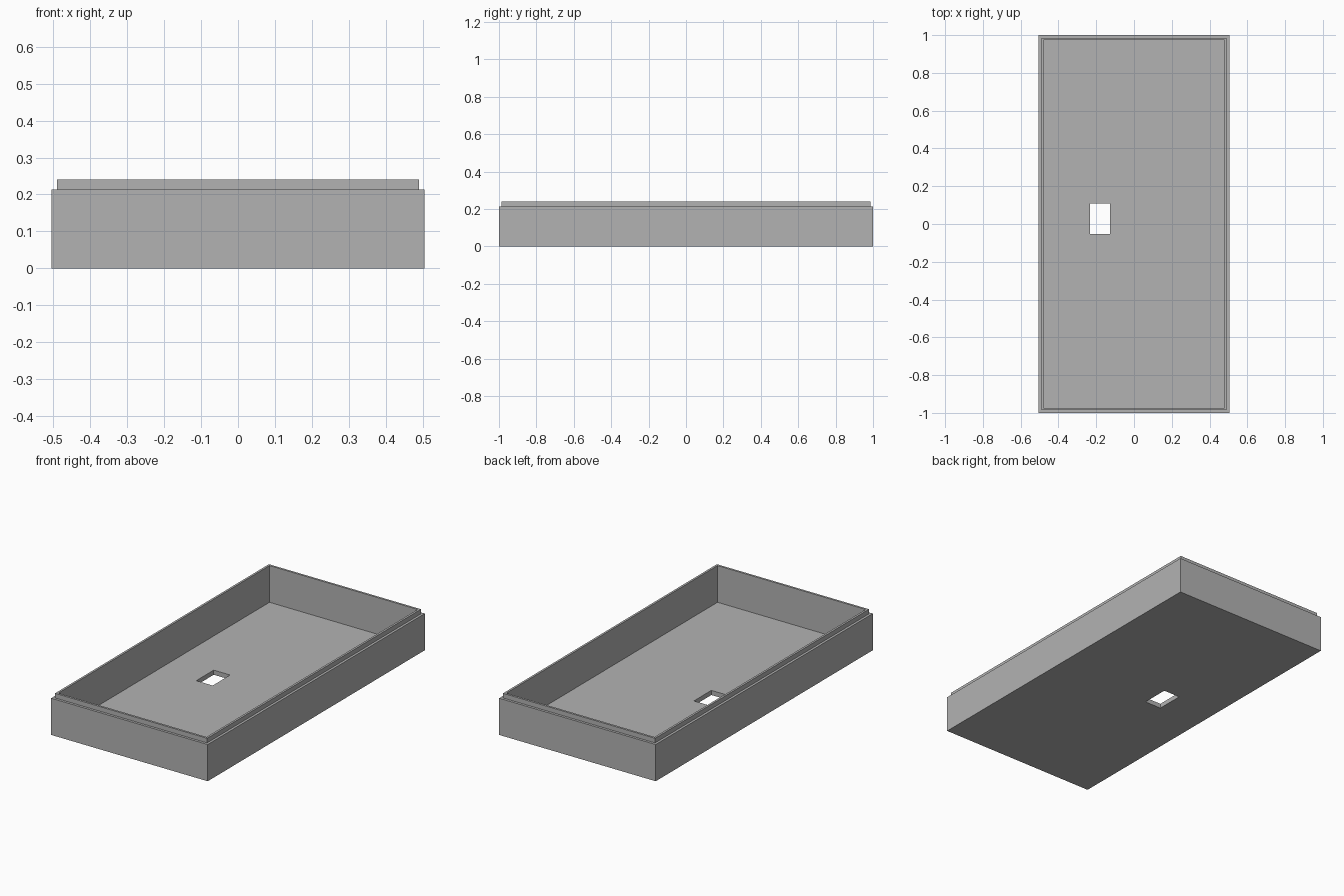
import bpy
import bmesh

cube = bpy.data.objects.get("Cube")
if cube:
    bpy.data.objects.remove(cube, do_unlink=True)

# Main dimensions
HALF_X, HALF_Y = 0.505, 1.0
WALL, STEP = 0.027, 0.0145
FLOOR, SHOULDER, TOP = 0.027, 0.214, 0.241
HOLE = (-0.233, -0.127, -0.052, 0.109)

# Plain grey material
grey = bpy.data.materials.new("plain grey")
grey.use_nodes = True
colour = (0.45, 0.45, 0.45, 1)
grey.diffuse_color = colour
grey.node_tree.nodes["Principled BSDF"].inputs["Base Color"].default_value = colour


def inset(d):
    """Rectangle of the tray outline moved inwards by d."""
    return (d - HALF_X, HALF_X - d, d - HALF_Y, HALF_Y - d)


def ring(bm, rect, z):
    x0, x1, y0, y1 = rect
    return [bm.verts.new((x, y, z))
            for x, y in ((x0, y0), (x1, y0), (x1, y1), (x0, y1))]


# Rectangular rings: outside, stepped lip, inside, floor, cable hole
bm = bmesh.new()
rings = [ring(bm, rect, z) for rect, z in (
    (inset(0), 0),
    (inset(0), SHOULDER),
    (inset(STEP), SHOULDER),
    (inset(STEP), TOP),
    (inset(WALL), TOP),
    (inset(WALL), FLOOR),
    (HOLE, FLOOR),
    (HOLE, 0),
)]

# Join each ring to the next, the last one closing the underside
for low, high in zip(rings, rings[1:] + rings[:1]):
    for i in range(4):
        j = (i + 1) % 4
        bm.faces.new((low[i], low[j], high[j], high[i]))
bmesh.ops.recalc_face_normals(bm, faces=bm.faces)

mesh = bpy.data.meshes.new("open_tray")
bm.to_mesh(mesh)
bm.free()
mesh.materials.append(grey)
tray = bpy.data.objects.new("open_tray", mesh)
bpy.context.collection.objects.link(tray)
